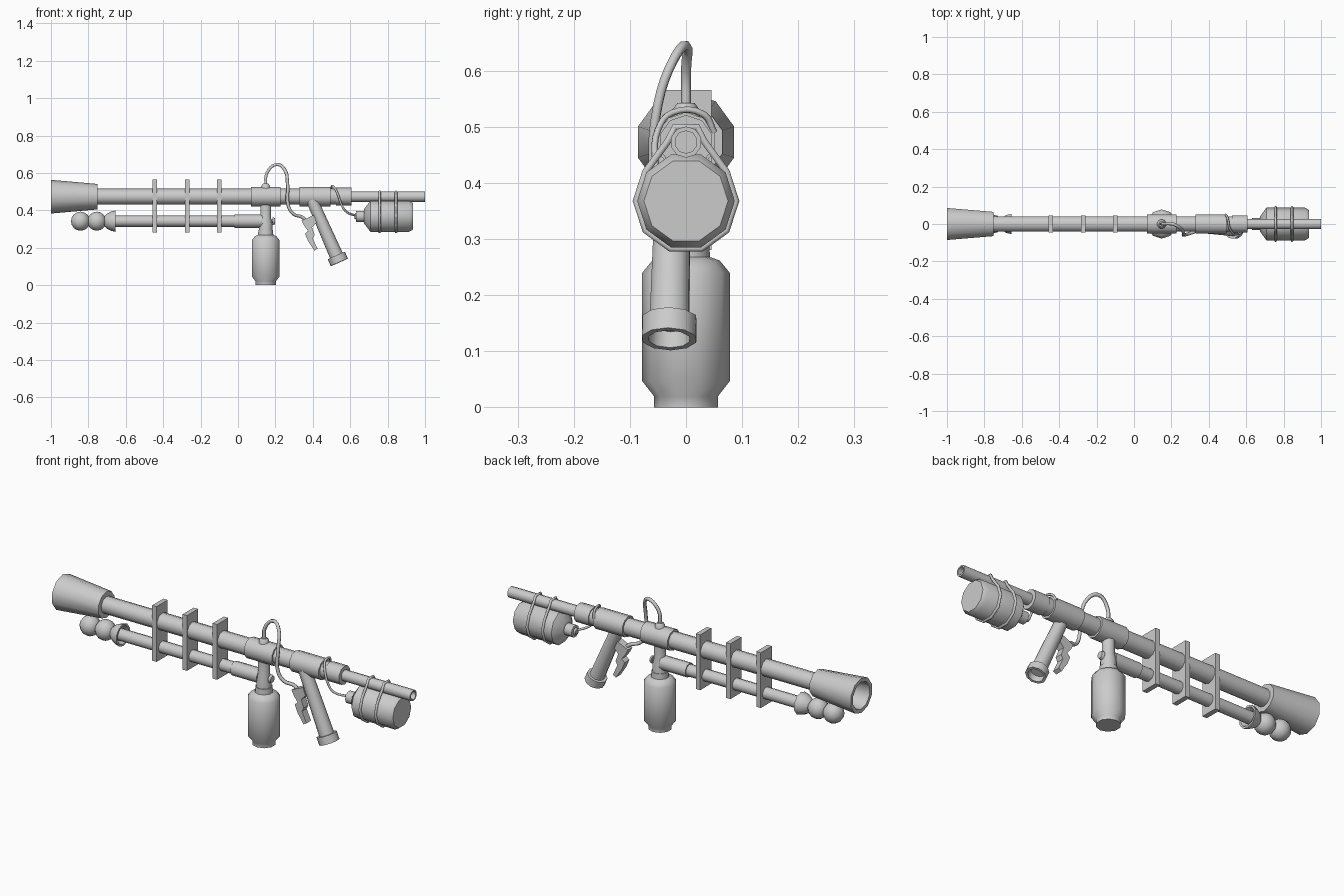
import bpy, bmesh, math
from mathutils import Vector, Matrix

if "Cube" in bpy.data.objects:
    bpy.data.objects.remove(bpy.data.objects["Cube"])

X, Z = Vector((1, 0, 0)), Vector((0, 0, 1))
AX = 0.473   # barrel axis height
LOW = 0.342  # lower tube axis height
TANK = 0.368 # rear tank axis height


def finish(name, bm, angle=40):
    bmesh.ops.remove_doubles(bm, verts=bm.verts, dist=1e-5)
    bmesh.ops.recalc_face_normals(bm, faces=bm.faces)
    me = bpy.data.meshes.new(name)
    bm.to_mesh(me)
    bm.free()
    ob = bpy.data.objects.new(name, me)
    bpy.context.collection.objects.link(ob)
    bpy.ops.object.select_all(action='DESELECT')
    ob.select_set(True)
    bpy.context.view_layer.objects.active = ob
    bpy.ops.object.shade_smooth_by_angle(angle=math.radians(angle))
    return ob


def lathe(name, profile, origin, axis=X, n=10, phase=18):
    """Revolve (distance along axis, radius) pairs; ends are closed to the axis."""
    pts = [(profile[0][0], 0)] + profile + [(profile[-1][0], 0)]
    rot = Matrix.Identity(3) if axis == Z else axis.to_track_quat('Z', 'Y').to_matrix()
    bm = bmesh.new()
    rings = []
    for d, r in pts:
        if r < 1e-6:
            rings.append([bm.verts.new(rot @ Vector((0, 0, d)) + Vector(origin))] * n)
            continue
        ring = []
        for i in range(n):
            a = math.tau * i / n + math.radians(phase)
            ring.append(bm.verts.new(rot @ Vector((r * math.cos(a), r * math.sin(a), d)) + Vector(origin)))
        rings.append(ring)
    for a, b in zip(rings, rings[1:]):
        for i in range(n):
            j = (i + 1) % n
            quad = list(dict.fromkeys((a[i], a[j], b[j], b[i])))
            if len(quad) > 2:
                bm.faces.new(quad)
    return finish(name, bm)


def box(name, center, size):
    bm = bmesh.new()
    bmesh.ops.create_cube(bm, size=1, matrix=Matrix.Translation(center) @ Matrix.Diagonal((*size, 1)))
    return finish(name, bm)


def ball(name, center, r):
    bm = bmesh.new()
    bmesh.ops.create_uvsphere(bm, u_segments=12, v_segments=8, radius=r, matrix=Matrix.Translation(center))
    return finish(name, bm)


def hose(name, pts, r, closed=False, smooth=True):
    cu = bpy.data.curves.new(name, 'CURVE')
    cu.dimensions = '3D'
    cu.bevel_depth = r
    cu.bevel_resolution = 1
    cu.resolution_u = 4
    cu.use_fill_caps = True
    if smooth:
        sp = cu.splines.new('BEZIER')
        sp.bezier_points.add(len(pts) - 1)
        for bp, p in zip(sp.bezier_points, pts):
            bp.co = p
            bp.handle_left_type = bp.handle_right_type = 'AUTO'
    else:
        sp = cu.splines.new('POLY')
        sp.points.add(len(pts) - 1)
        for sp_pt, p in zip(sp.points, pts):
            sp_pt.co = (*p, 1)
    sp.use_cyclic_u = closed
    ob = bpy.data.objects.new(name, cu)
    bpy.context.collection.objects.link(ob)
    return ob


# Main barrel line: flared open nozzle, tube, sleeves, thin open rear tube
lathe("nozzle", [(-0.8, 0.055), (-1, 0.07), (-1, 0.09), (-0.75, 0.068), (-0.75, 0.04)], (0, 0, AX))
lathe("barrel", [(-0.82, 0.043), (0.6, 0.043)], (0, 0, AX))
lathe("front_sleeve", [(0.07, 0.053), (0.228, 0.053)], (0, 0, AX))
lathe("rear_sleeve", [(0.328, 0.053), (0.495, 0.053)], (0, 0, AX))
lathe("end_collar", [(0.525, 0.048), (0.608, 0.048)], (0, 0, AX))
lathe("rear_tube", [(0.58, 0.028), (1, 0.028), (1, 0.02), (0.93, 0.02)], (0, 0, AX))

# Spacer plates joining both tubes
for i, x in enumerate((-0.445, -0.272, -0.1)):
    box(f"spacer_plate_{i + 1}", (x, 0, 0.423), (0.025, 0.09, 0.285))

# Lower tube with cup and two balls at its tip
lathe("lower_tube", [(-0.7, 0.03), (-0.02, 0.03), (-0.02, 0.036), (0.13, 0.036)], (0, 0, LOW))
lathe("tip_cup", [(-0.715, 0.025), (-0.7, 0.04), (-0.68, 0.051), (-0.655, 0.057),
                  (-0.655, 0.047), (-0.685, 0.03)], (0, 0, LOW))
for i, x in enumerate((-0.755, -0.842)):
    ball(f"tip_ball_{i + 1}", (x, 0, LOW), 0.051)

# Post, valve knob and hanging bottle
lathe("post", [(0.27, 0.037), (0.33, 0.037), (0.36, 0.03), (0.45, 0.03)], (0.148, 0, 0), Z)
lathe("valve_knob", [(0.16, 0.01), (0.185, 0.01), (0.185, 0.021), (0.197, 0.017)], (0, 0, LOW))
lathe("bottle", [(0, 0.057), (0.02, 0.057), (0.047, 0.078), (0.24, 0.078), (0.262, 0.06), (0.268, 0.043),
                 (0.295, 0.041)], (0.148, 0, 0), Z)
lathe("hose_socket", [(0.5, 0.026), (0.53, 0.025), (0.543, 0.015)], (0.148, 0, 0), Z)

# Slanted grip with open end cap
top, end = Vector((0.395, -0.022, 0.455)), Vector((0.542, -0.03, 0.122))
axis = (end - top).normalized()
L = (end - top).length
lathe("grip", [(0, 0.031), (L - 0.03, 0.037)], top, axis)
lathe("grip_cap", [(L - 0.04, 0.05), (L, 0.05), (L, 0.038), (L - 0.03, 0.036)], top, axis)

# Trigger lever
bm = bmesh.new()
outline = [(0.34, 0.345), (0.405, 0.375), (0.42, 0.335), (0.395, 0.31), (0.41, 0.27), (0.4, 0.25),
           (0.425, 0.195), (0.408, 0.185), (0.375, 0.235), (0.358, 0.275), (0.375, 0.29), (0.352, 0.32)]
face = bm.faces.new([bm.verts.new((x, -0.05, z)) for x, z in outline])
ext = bmesh.ops.extrude_face_region(bm, geom=[face])
bmesh.ops.translate(bm, vec=(0, 0.038, 0), verts=[v for v in ext["geom"] if isinstance(v, bmesh.types.BMVert)])
finish("trigger", bm, 20)

# Hoses
hose("top_hose", [(0.148, 0, 0.53), (0.155, 0, 0.6), (0.205, 0, 0.645), (0.248, -0.022, 0.62), (0.265, -0.05, 0.54),
                  (0.27, -0.058, 0.42), (0.3, -0.05, 0.378), (0.34, -0.035, 0.365), (0.365, -0.03, 0.345)], 0.009)
hose("tank_hose", [(0.49, 0.05, 0.49), (0.5, 0.032, 0.522), (0.512, -0.025, 0.525), (0.53, -0.05, 0.495),
                   (0.548, -0.055, 0.444), (0.575, -0.045, 0.396), (0.635, 0, 0.37)], 0.006)

# Rear tank
lathe("tank", [(0.622, 0.012), (0.63, 0.019), (0.632, 0.031), (0.675, 0.031), (0.675, 0.042), (0.708, 0.087),
               (0.915, 0.087), (0.935, 0.075)], (0, 0, TANK), phase=0)

# Straps round tank and rear tube
for i, x in enumerate((0.757, 0.845)):
    loop = []
    for k in range(-7, 3):
        a = math.radians(36 * k)
        if k in (-7, 2):
            continue
        loop.append((x, 0.089 * math.cos(a), TANK + 0.089 * math.sin(a)))
    loop += [(x, 0.032, 0.475), (x, 0.02, 0.5), (x, -0.02, 0.5), (x, -0.032, 0.475)]
    hose(f"tank_strap_{i + 1}", loop, 0.007, closed=True, smooth=False)
